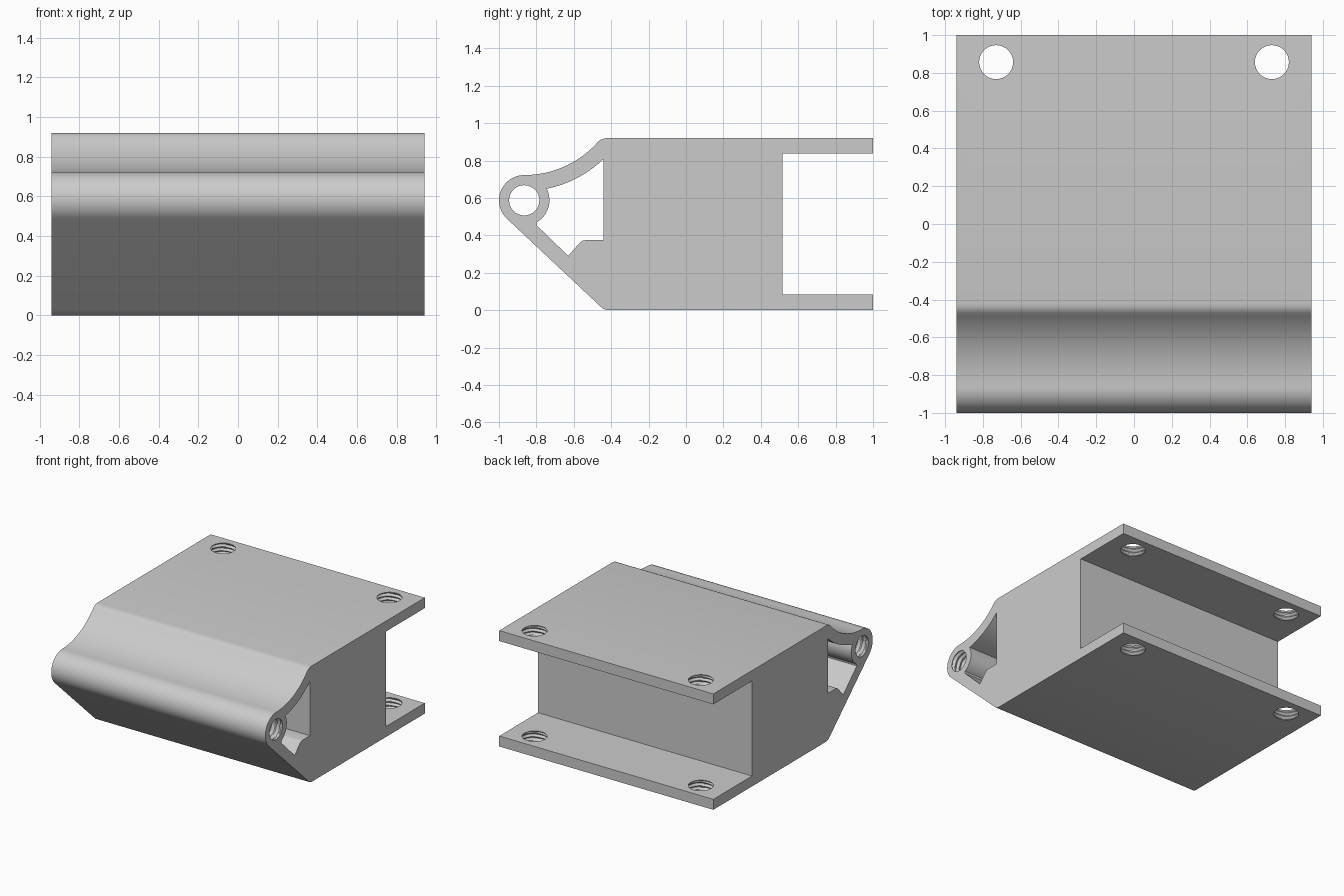
import bpy, bmesh
from math import sin, cos, radians, pi
from mathutils import Matrix

cube = bpy.data.objects.get("Cube")
if cube:
    bpy.data.objects.remove(cube, do_unlink=True)

HALF_WIDTH = 0.94
TUBE = (-0.865, 0.587)      # centre of the front tube (y, z)
TUBE_R = 0.135
SWEEP = (-0.865, 1.249)     # centre of the concave front sweep

grey = bpy.data.materials.new("plain grey")
grey.use_nodes = True
grey.diffuse_color = (0.6, 0.6, 0.6, 1)
grey.node_tree.nodes["Principled BSDF"].inputs["Base Color"].default_value = (0.6, 0.6, 0.6, 1)


def arc(centre, radius, start, end, steps):
    angles = [radians(start + (end - start) * i / steps) for i in range(steps + 1)]
    return [(centre[0] + radius * cos(a), centre[1] + radius * sin(a)) for a in angles]


def add_object(name, bm):
    bmesh.ops.recalc_face_normals(bm, faces=bm.faces)
    mesh = bpy.data.meshes.new(name)
    bm.to_mesh(mesh)
    bm.free()
    mesh.materials.append(grey)
    obj = bpy.data.objects.new(name, mesh)
    bpy.context.collection.objects.link(obj)
    return obj


def prism(name, profile, half):
    """Extrude a (y, z) profile along x."""
    bm = bmesh.new()
    face = bm.faces.new([bm.verts.new((-half, y, z)) for y, z in profile])
    moved = bmesh.ops.extrude_face_region(bm, geom=[face])["geom"]
    bmesh.ops.translate(bm, vec=(2 * half, 0, 0),
                        verts=[v for v in moved if isinstance(v, bmesh.types.BMVert)])
    return add_object(name, bm)


def thread_cutter(name, radius, length, pitch, depth, matrix, sides=32):
    """Screw-shaped solid along local z whose thread fades out at both ends."""
    bm = bmesh.new()
    rows = round(length / pitch * 6)
    heights = [-length / 2 - 0.05] + [length * (i / rows - 0.5) for i in range(rows + 1)]
    heights.append(length / 2 + 0.05)
    rings = []
    for z in heights:
        fade = max(0, min(1, (length / 2 - abs(z)) / 0.012))
        ring = []
        for k in range(sides):
            turn = k / sides
            wave = 1 - abs(2 * ((z / pitch - turn) % 1) - 1)
            r = radius + depth * fade * wave
            ring.append(bm.verts.new((r * cos(turn * 2 * pi), r * sin(turn * 2 * pi), z)))
        rings.append(ring)
    for low, high in zip(rings, rings[1:]):
        for k in range(sides):
            n = (k + 1) % sides
            bm.faces.new((low[k], low[n], high[n], high[k]))
    bm.faces.new(rings[0][::-1])
    bm.faces.new(rings[-1])
    bmesh.ops.transform(bm, matrix=matrix, verts=bm.verts)
    return add_object(name, bm)


# Main body: block, rear flanges, concave sweep, tube and sloped underside
outer = [(1, 0), (1, 0.083), (0.515, 0.083), (0.515, 0.837), (1, 0.837), (1, 0.92)]
outer += [(-0.42, 0.92), (-0.44, 0.917), (-0.456, 0.911)]
outer += arc(SWEEP, 0.527, -41.4, -90, 14)
outer += arc(TUBE, TUBE_R, 90, 227, 22)[1:]
outer += [(-0.46, 0.022), (-0.443, 0.007), (-0.42, 0)]
body = prism("bracket_body", outer, HALF_WIDTH)

# Open channel between the tube and the block
channel = [(-0.441, 0.375), (-0.535, 0.375), (-0.553, 0.371), (-0.57, 0.358),
           (-0.63, 0.29), (-0.80, 0.455)]
channel += arc(TUBE, TUBE_R, -60, 28, 14)
channel += arc(SWEEP, 0.612, -78.5, -46.15, 10)
cutters = [prism("channel_cutter", channel, HALF_WIDTH + 0.1)]

# Threaded bore through the tube
along_x = Matrix.Translation((0, *TUBE)) @ Matrix.Rotation(pi / 2, 4, 'Y')
cutters.append(thread_cutter("tube_bore_cutter", 0.081, 2 * HALF_WIDTH, 0.04, 0.016, along_x))

# Threaded screw holes in both flanges
for x in (-0.73, 0.73):
    for z in (0.0415, 0.8785):
        spot = Matrix.Translation((x, 0.857, z))
        cutters.append(thread_cutter("screw_hole_cutter", 0.09, 0.083, 0.03, 0.016, spot))

for cutter in cutters:
    cutter.hide_render = True
    mod = body.modifiers.new("cut", 'BOOLEAN')
    mod.operation = 'DIFFERENCE'
    mod.solver = 'EXACT'
    mod.object = cutter

# Bake the cuts and drop the cutters
bpy.context.view_layer.update()
graph = bpy.context.evaluated_depsgraph_get()
baked = bpy.data.meshes.new_from_object(body.evaluated_get(graph))
body.modifiers.clear()
body.data = baked
for cutter in cutters:
    bpy.data.objects.remove(cutter, do_unlink=True)

bpy.ops.object.select_all(action='DESELECT')
body.select_set(True)
bpy.context.view_layer.objects.active = body
bpy.ops.object.shade_smooth_by_angle(angle=radians(25))
